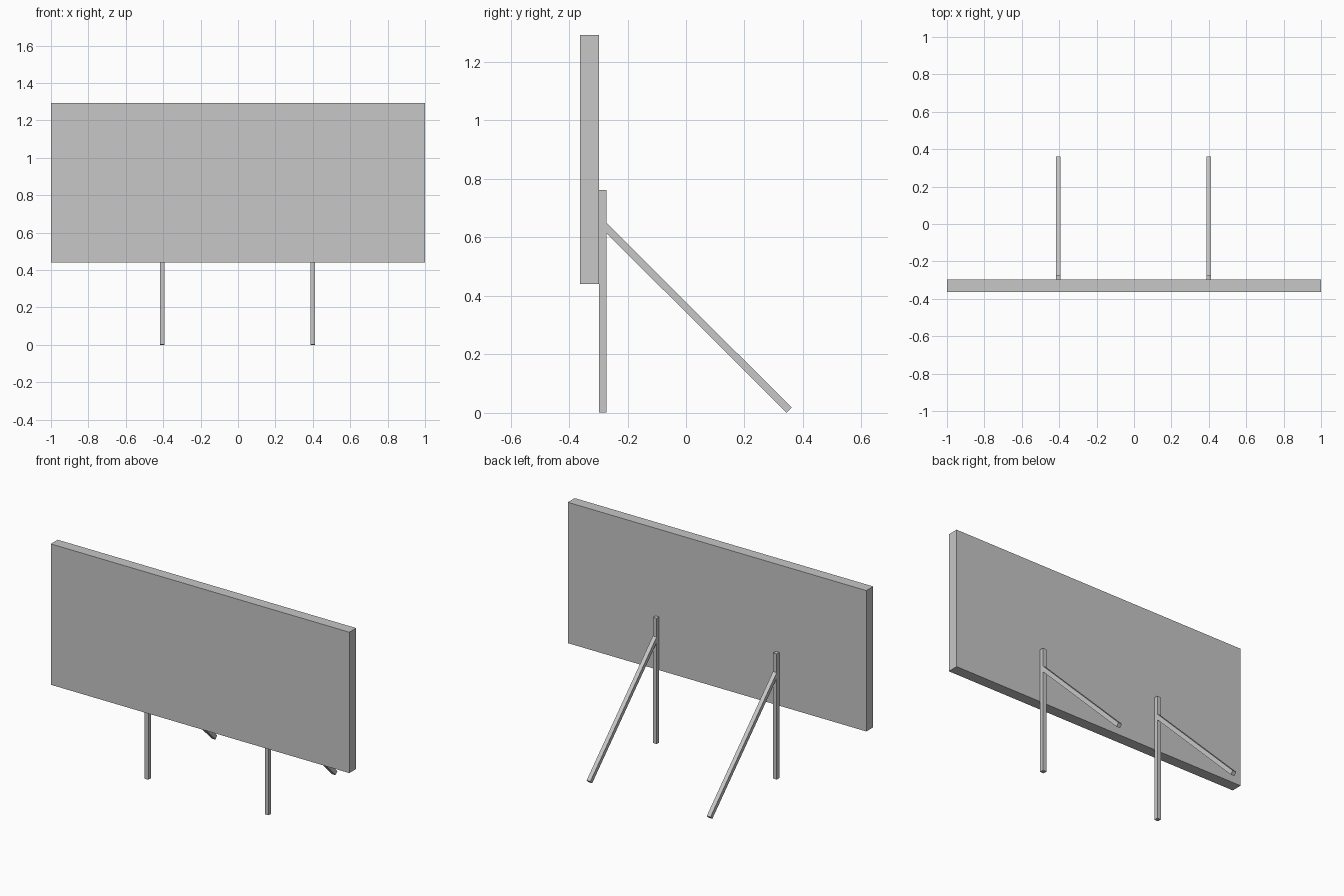
import bpy
from mathutils import Vector

cube = bpy.data.objects.get("Cube")
if cube:
    bpy.data.objects.remove(cube, do_unlink=True)

grey = bpy.data.materials.new("light_grey")
grey.use_nodes = True
colour = (0.57, 0.57, 0.57, 1)
grey.diffuse_color = colour
grey.node_tree.nodes["Principled BSDF"].inputs["Base Color"].default_value = colour


def box(name, low, high):
    """Axis-aligned box between two corners."""
    low, high = Vector(low), Vector(high)
    bpy.ops.mesh.primitive_cube_add(size=1, location=(low + high) / 2)
    ob = bpy.context.object
    ob.name = name
    ob.dimensions = high - low
    bpy.ops.object.transform_apply(location=False, rotation=False, scale=True)
    ob.data.materials.append(grey)
    return ob


def strut(name, start, end, width):
    """Square bar running between two points."""
    start, end = Vector(start), Vector(end)
    half = Vector((width, width, (end - start).length)) / 2
    ob = box(name, -half, half)
    ob.location = (start + end) / 2
    ob.rotation_euler = (end - start).to_track_quat("Z", "Y").to_euler()
    return ob


BAR = 0.025
BACK = -0.297   # rear face of the panel

# Sign panel
box("panel", (-1, -0.363, 0.44), (1, BACK, 1.293))

# Upright posts with slanted braces behind
for side, x in (("right", -0.405), ("left", 0.4)):
    box(side + "_post", (x - BAR / 2, BACK, 0.002), (x + BAR / 2, BACK + BAR, 0.763))
    strut(side + "_brace", (x, BACK + BAR / 2, 0.645), (x, 0.353, 0.009), BAR)
